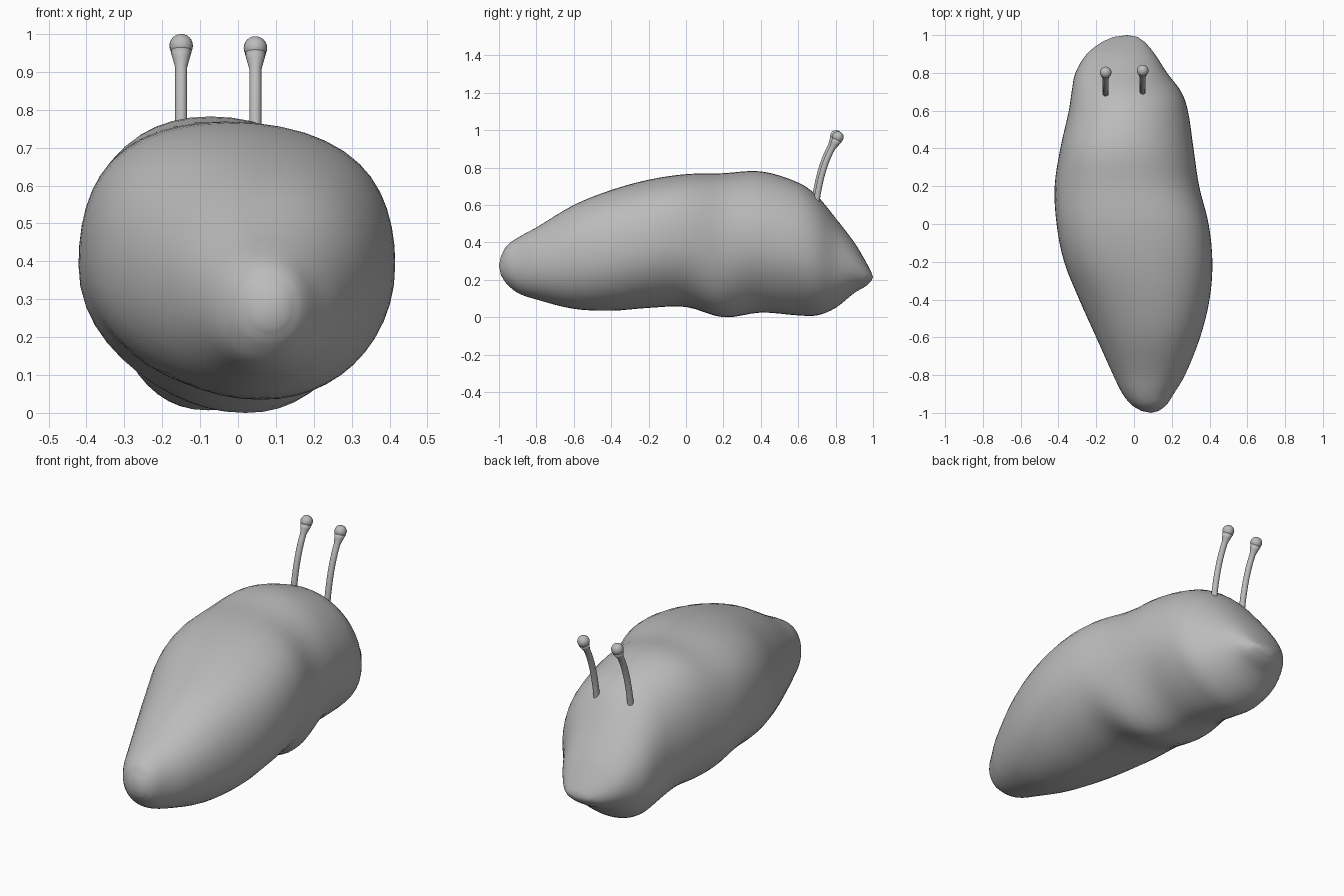
import bpy, bmesh, math
from mathutils import Vector

if "Cube" in bpy.data.objects:
    bpy.data.objects.remove(bpy.data.objects["Cube"])

grey = bpy.data.materials.new("plain grey")
grey.diffuse_color = (0.5, 0.5, 0.5, 1)
grey.use_nodes = True
grey.node_tree.nodes["Principled BSDF"].inputs["Base Color"].default_value = grey.diffuse_color

# Body stations: y, left x, right x, bottom z, top z
ST = [(-0.99, 0.04, 0.13, 0.225, 0.325), (-0.96, -0.01, 0.17, 0.18, 0.38),
      (-0.9, -0.06, 0.21, 0.13, 0.425), (-0.8, -0.11, 0.27, 0.095, 0.48),
      (-0.6, -0.2, 0.35, 0.045, 0.6), (-0.4, -0.29, 0.4, 0.035, 0.68),
      (-0.2, -0.37, 0.415, 0.05, 0.735), (0, -0.41, 0.395, 0.055, 0.765),
      (0.2, -0.42, 0.345, 0.0, 0.77), (0.4, -0.39, 0.315, 0.025, 0.78),
      (0.6, -0.345, 0.285, 0.01, 0.72), (0.7, -0.33, 0.25, 0.01, 0.65),
      (0.8, -0.31, 0.175, 0.05, 0.53), (0.9, -0.25, 0.11, 0.13, 0.4),
      (0.96, -0.175, 0.06, 0.165, 0.3), (0.99, -0.11, 0.02, 0.193, 0.243)]
N, SUB = 48, 4


def bell(y, centre, width):
    return math.exp(-((y - centre) / width) ** 2)


def finish(bm, name):
    bmesh.ops.recalc_face_normals(bm, faces=bm.faces)
    me = bpy.data.meshes.new(name)
    bm.to_mesh(me)
    bm.free()
    me.materials.append(grey)
    me.shade_smooth()
    ob = bpy.data.objects.new(name, me)
    bpy.context.collection.objects.link(ob)
    return ob


def smooth_path(pts, sub):
    """Cubic through the points, slopes taken per unit of the first coordinate."""
    n, out = len(pts), []
    def slope(i):
        a, b = pts[max(i - 1, 0)], pts[min(i + 1, n - 1)]
        return [(q - p) / (b[0] - a[0]) for p, q in zip(a, b)]
    for i in range(n - 1):
        p, q, m0, m1 = pts[i], pts[i + 1], slope(i), slope(i + 1)
        h = q[0] - p[0]
        for k in range(sub):
            t = k / sub
            out.append([(2*t**3 - 3*t*t + 1) * a + (t**3 - 2*t*t + t) * h * c
                        + (3*t*t - 2*t**3) * b + (t**3 - t*t) * h * d
                        for a, b, c, d in zip(p, q, m0, m1)])
    return out + [list(pts[-1])]


def loft(bm, rings, start, end):
    rows = [[bm.verts.new(p) for p in r] for r in rings]
    n = len(rows[0])
    for a, b in zip(rows, rows[1:]):
        for i in range(n):
            bm.faces.new((a[i], a[(i + 1) % n], b[(i + 1) % n], b[i]))
    for row, tip in ((rows[0], start), (rows[-1], end)):
        v = bm.verts.new(tip)
        for i in range(n):
            bm.faces.new((row[i], row[(i + 1) % n], v))


# Body: ovals with full shoulders mid-body and a narrow, wavy keel in front
rings = []
for y, l, r, lo, hi in smooth_path(ST, SUB):
    full = 0.18 * bell(y, -0.05, 0.35)
    narrow = 0.18 * bell(y, 0.4, 0.35)
    lean = 0.02 * bell(y, -0.5, 0.25) - 0.035 * bell(y, 0.4, 0.25)
    keel = 0.06 * bell(y, 0.17, 0.15) - 0.045 * bell(y, 0.66, 0.15)
    ring = []
    for i in range(N):
        a = 2 * math.pi * i / N
        c, s = math.cos(a), math.sin(a)
        widen = 1 + (full if s > 0 else -narrow) * s * s
        shift = (lean if s > 0 else keel) * s * s
        c = math.copysign(abs(c) ** 0.95, c)
        s = math.copysign(abs(s) ** 0.95, s)
        ring.append(((l + r) / 2 + (r - l) / 2 * c * widen + shift, y,
                     (lo + hi) / 2 + (hi - lo) / 2 * s))
    rings.append(ring)
bm = bmesh.new()
loft(bm, rings, (0.09, -1.0, 0.275), (-0.035, 1.0, 0.215))
finish(bm, "body")

# Eye stalks: curved tubes with a flared cup and a ball on each tip
for side, x, dy, dz in (("left", -0.15, 0, 0), ("right", 0.046, 0.01, -0.006)):
    path = [(0.6, 0.685), (0.68, 0.697), (0.78, 0.72), (0.87, 0.752), (0.955, 0.797)]
    path = [Vector((x, y + dy, z + dz)) for z, y in smooth_path(path, 4)]
    tube = []
    for i, p in enumerate(path):
        d = (path[min(i + 1, len(path) - 1)] - path[max(i - 1, 0)]).normalized()
        u = Vector((1, 0, 0))
        w = d.cross(u)
        rad = 0.016 + 0.012 * max(0, (i - len(path) + 3) / 2)
        tube.append([p + rad * (u * math.cos(a) + w * math.sin(a))
                     for a in (2 * math.pi * k / 16 for k in range(16))])
    bm = bmesh.new()
    loft(bm, tube, path[0], path[-1])
    finish(bm, side + "_stalk")
    bm = bmesh.new()
    bmesh.ops.create_uvsphere(bm, u_segments=20, v_segments=12, radius=0.031)
    bmesh.ops.translate(bm, verts=bm.verts, vec=(x, 0.802 + dy, 0.969 + dz))
    finish(bm, side + "_eye")
